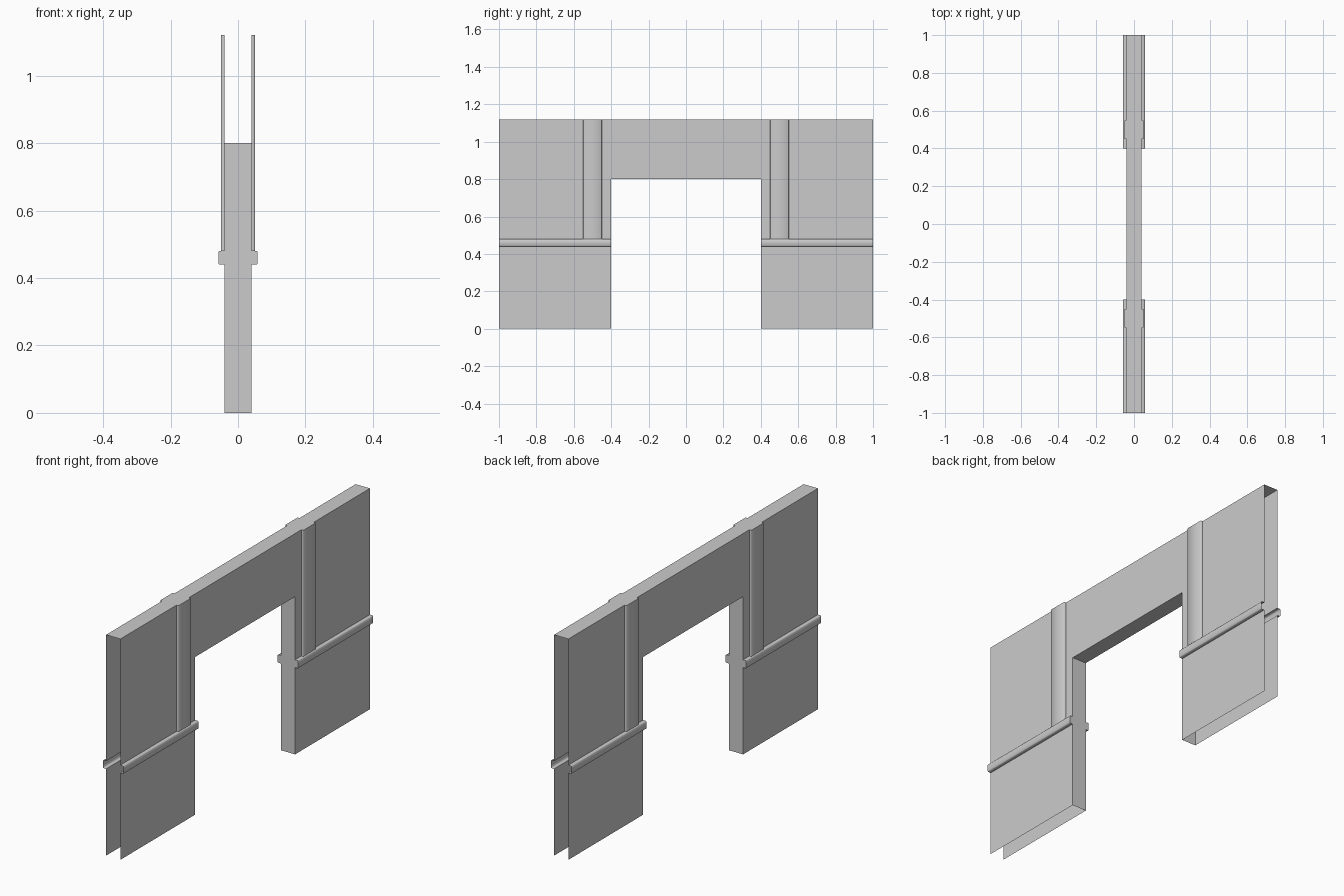
import bpy
import bmesh
import math
from mathutils import Vector

if "Cube" in bpy.data.objects:
    bpy.data.objects.remove(bpy.data.objects["Cube"])

# Main dimensions
WALL, PILASTER, RAIL = 0.04, 0.051, 0.058   # half thicknesses
END, JAMB = 1.0, 0.4                        # outer end and opening side
TOP, LINTEL = 1.12, 0.8
RAIL_LOW, RAIL_TOP = 0.44, 0.48
PIL_NEAR, PIL_FAR = 0.45, 0.55
BEVEL = 0.003

grey = bpy.data.materials.new("plain grey")
grey.use_nodes = True
COLOUR = (0.6, 0.6, 0.6, 1)
grey.diffuse_color = COLOUR
grey.node_tree.nodes["Principled BSDF"].inputs["Base Color"].default_value = COLOUR


def moulding(low, high, depth):
    """Outline of a raised band with chamfered outer corners."""
    return [(WALL, low), (depth - BEVEL, low), (depth, low + BEVEL),
            (depth, high - BEVEL), (depth - BEVEL, high), (WALL, high)]


def sweep(bm, points, offset):
    """Sheet made by sliding a line of points along an offset."""
    a = [bm.verts.new(p) for p in points]
    b = [bm.verts.new(Vector(p) + Vector(offset)) for p in points]
    for i in range(len(a) - 1):
        bm.faces.new((a[i], a[i + 1], b[i + 1], b[i]))


def cap(bm, points):
    bm.faces.new([bm.verts.new(p) for p in points])


def finish(bm, name):
    """Turn one quarter into an object mirrored to all four."""
    bmesh.ops.remove_doubles(bm, verts=bm.verts, dist=0.0001)
    mesh = bpy.data.meshes.new(name)
    bm.to_mesh(mesh)
    bm.free()
    mesh.materials.append(grey)
    obj = bpy.data.objects.new(name, mesh)
    bpy.context.collection.objects.link(obj)
    bpy.ops.object.select_all(action='DESELECT')
    obj.select_set(True)
    bpy.context.view_layer.objects.active = obj
    bpy.ops.object.shade_smooth_by_angle(angle=math.radians(50))
    mirror = obj.modifiers.new("Mirror", 'MIRROR')
    mirror.use_axis = (True, True, False)
    mirror.merge_threshold = 0.0001


# Lower wall with its hollow rail, open at the outer end
bm = bmesh.new()
rail = moulding(RAIL_LOW, RAIL_TOP, RAIL)
sweep(bm, [(x, END, z) for x, z in [(WALL, 0)] + rail], (0, JAMB - END, 0))
cap(bm, [(x, JAMB, z) for x, z in rail])
finish(bm, "lower_wall_and_rail")

# Upper wall with its pilaster
bm = bmesh.new()
pilaster = moulding(PIL_NEAR, PIL_FAR, PILASTER)
line = [(WALL, JAMB)] + pilaster + [(WALL, END)]
sweep(bm, [(x, y, RAIL_TOP) for x, y in line], (0, 0, TOP - RAIL_TOP))
cap(bm, [(x, y, TOP) for x, y in pilaster])
finish(bm, "upper_wall_and_pilaster")

# Opening: jamb, soffit and the wall over it
bm = bmesh.new()
sweep(bm, [(0, JAMB, 0), (WALL, JAMB, 0)], (0, 0, LINTEL))
sweep(bm, [(0, 0, LINTEL), (0, JAMB, LINTEL)], (WALL, 0, 0))
sweep(bm, [(WALL, 0, LINTEL), (WALL, JAMB, LINTEL)], (0, 0, TOP - LINTEL))
finish(bm, "doorway")

# Flat top
bm = bmesh.new()
sweep(bm, [(0, 0, TOP), (WALL, 0, TOP)], (0, END, 0))
finish(bm, "wall_top")
